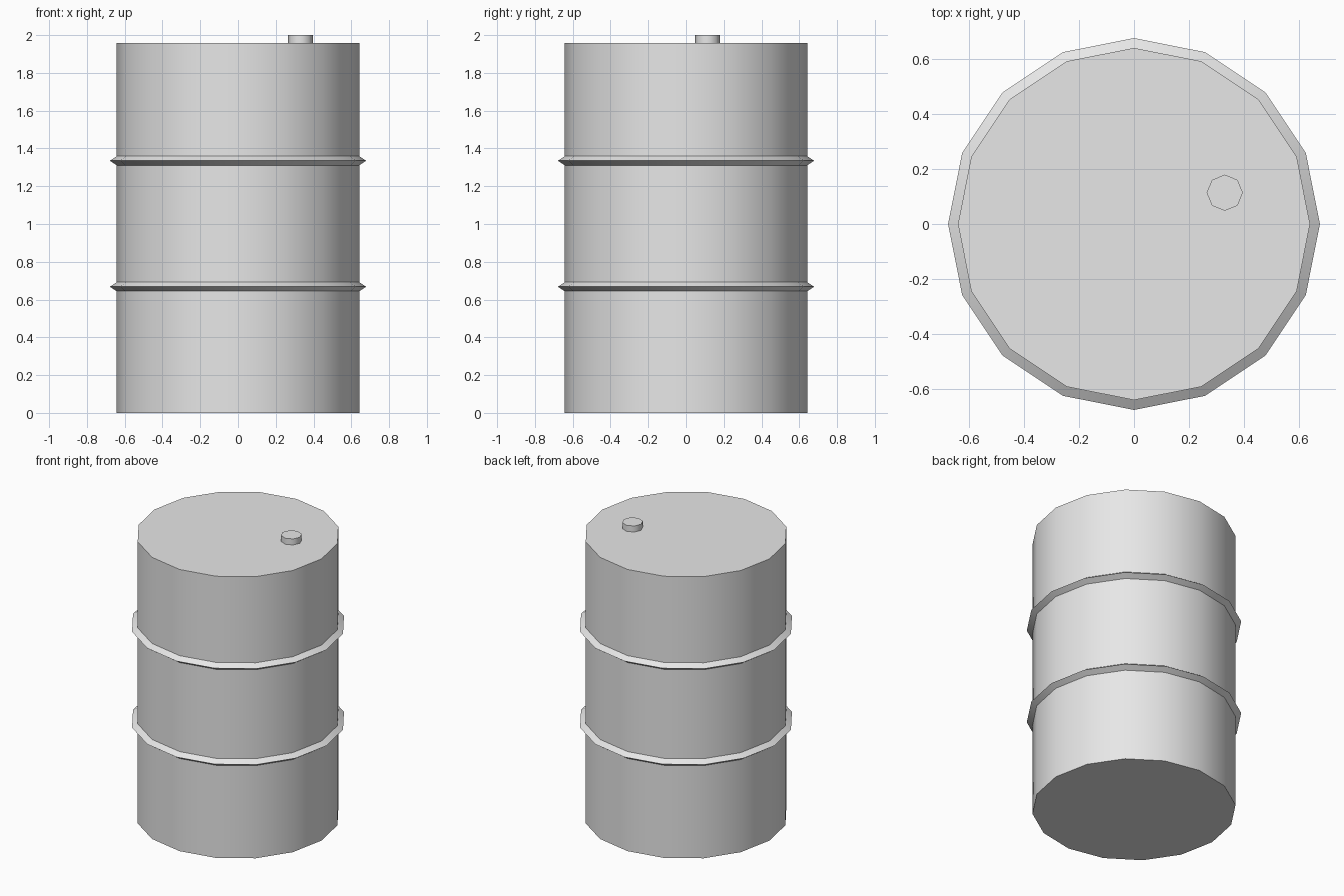
import bpy, bmesh
from math import cos, sin, pi, radians

cube = bpy.data.objects.get("Cube")
if cube:
    bpy.data.objects.remove(cube, do_unlink=True)

grey = bpy.data.materials.new("plain grey")
grey.use_nodes = True
grey.diffuse_color = (0.8, 0.8, 0.8, 1)
grey.node_tree.nodes["Principled BSDF"].inputs["Base Color"].default_value = (0.8, 0.8, 0.8, 1)


def lathe(name, profile, sides, location, smooth_angle):
    """Turn a (radius, height) profile into a closed solid with flat ends."""
    bm = bmesh.new()
    rings = [[bm.verts.new((r * cos(2 * pi * i / sides), r * sin(2 * pi * i / sides), z))
              for i in range(sides)] for r, z in profile]
    for low, high in zip(rings, rings[1:]):
        for i in range(sides):
            j = (i + 1) % sides
            bm.faces.new((low[i], low[j], high[j], high[i]))
    bm.faces.new(rings[0][::-1])
    bm.faces.new(rings[-1])
    mesh = bpy.data.meshes.new(name)
    bm.to_mesh(mesh)
    bm.free()
    mesh.materials.append(grey)
    obj = bpy.data.objects.new(name, mesh)
    obj.location = location
    bpy.context.collection.objects.link(obj)
    bpy.ops.object.select_all(action='DESELECT')
    obj.select_set(True)
    bpy.context.view_layer.objects.active = obj
    bpy.ops.object.shade_smooth_by_angle(angle=radians(smooth_angle))
    return obj


# Barrel body with two pointed rolling hoops
RADIUS, HOOP_RADIUS, HEIGHT, HOOP_HALF = 0.642, 0.678, 1.958, 0.024
profile = [(RADIUS, 0)]
for z in (0.668, 1.335):
    profile += [(RADIUS, z - HOOP_HALF), (HOOP_RADIUS, z), (RADIUS, z + HOOP_HALF)]
profile.append((RADIUS, HEIGHT))
lathe("barrel_body", profile, 16, (0, 0, 0), 30)

# Bung cap on the lid
lathe("bung_cap", [(0.066, 0), (0.066, 2 - HEIGHT)], 8, (0.331, 0.114, HEIGHT), 50)
